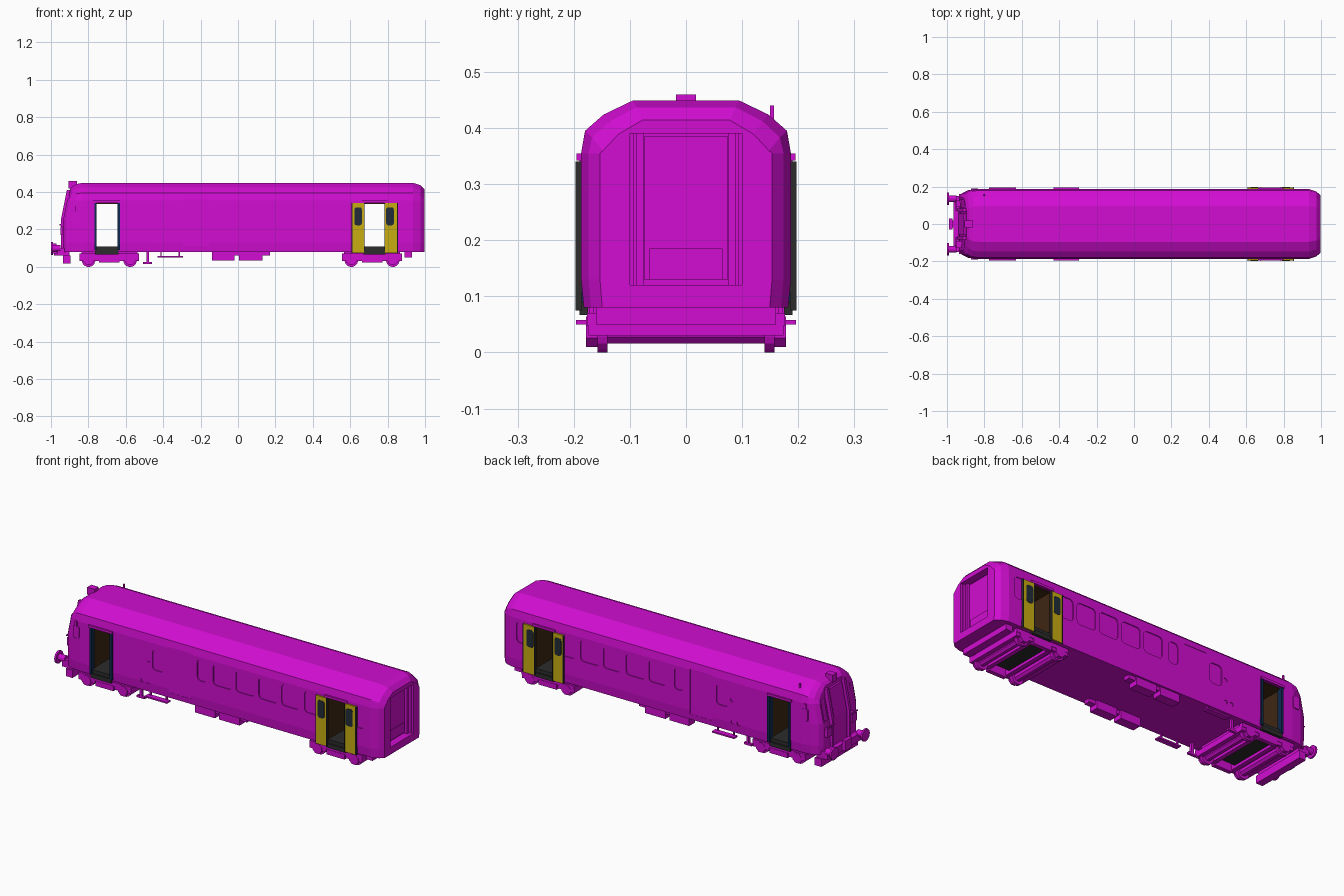
import bpy, bmesh, math
from mathutils import Matrix

default = bpy.data.objects.get("Cube")
if default:
    bpy.data.objects.remove(default, do_unlink=True)


def material(name, red, green, blue):
    mat = bpy.data.materials.new(name)
    mat.use_nodes = True
    color = (red, green, blue, 1)
    mat.diffuse_color = color
    shader = next(n for n in mat.node_tree.nodes if n.type == 'BSDF_PRINCIPLED')
    shader.inputs["Base Color"].default_value = color
    shader.inputs["Roughness"].default_value = .8
    return mat


magenta = material("magenta paint", .64, .004, .64)
yellow = material("yellow door paint", .58, .42, .006)
navy = material("navy door paint", .004, .022, .08)
glass = material("dark glass", .015, .025, .04)
brown = material("brown lining", .05, .02, .006)
black = material("dark grey floor", .025, .025, .025)


def finish(name, bm, mat):
    bmesh.ops.recalc_face_normals(bm, faces=bm.faces)
    mesh = bpy.data.meshes.new(name)
    bm.to_mesh(mesh)
    bm.free()
    mesh.materials.append(mat)
    obj = bpy.data.objects.new(name, mesh)
    bpy.context.collection.objects.link(obj)
    return obj


def rake(z):
    """Backward lean of the cab end above the waist."""
    return .2 * max(0, z - .25)


def add_box(bm, x, y, z, raked=False):
    verts = bmesh.ops.create_cube(bm, size=1)["verts"]
    for v in verts:
        v.co = [lo if c < 0 else hi for c, (lo, hi) in zip(v.co, (x, y, z))]
        if raked:
            v.co.x += rake(v.co.z)


def boxes(name, mat, items, mirror=True, raked=False):
    bm = bmesh.new()
    for x, y, z in items:
        add_box(bm, x, y, z, raked)
        if mirror:
            add_box(bm, x, (-y[1], -y[0]), z, raked)
    return finish(name, bm, mat)


def add_panel(bm, x, z, y, radius):
    """Rounded rectangle in the side plane, extruded through y, on both sides."""
    outline = []
    for quarter in range(4):
        cx = x[1] - radius if quarter in (0, 3) else x[0] + radius
        cz = z[1] - radius if quarter < 2 else z[0] + radius
        for step in range(4):
            a = math.pi / 2 * (quarter + step / 3)
            outline.append((cx + radius * math.cos(a), cz + radius * math.sin(a)))
    for side in (-1, 1):
        face = bm.faces.new([bm.verts.new((px, side * y[0], pz)) for px, pz in outline])
        out = bmesh.ops.extrude_face_region(bm, geom=[face])["geom"]
        for v in out:
            if isinstance(v, bmesh.types.BMVert):
                v.co.y = side * y[1]


def panels(name, mat, items, y, radius):
    bm = bmesh.new()
    for x, z in items:
        add_panel(bm, x, z, y, radius)
    return finish(name, bm, mat)


def add_cylinder(bm, x, z, y, radius, sides):
    turn = Matrix.Translation((x, (y[0] + y[1]) / 2, z)) @ Matrix.Rotation(math.pi / 2, 4, 'X')
    turn = turn @ Matrix.Rotation(math.pi / sides, 4, 'Z')
    bmesh.ops.create_cone(bm, cap_ends=True, segments=sides, radius1=radius,
                          radius2=radius, depth=y[1] - y[0], matrix=turn)


# Body shell: one cross-section lofted along the length
half = [(.182, .08), (.187, .13), (.187, .25), (.187, .355), (.18, .395),
        (.147, .424), (.095, .444)]
section = half + [(-y, z) for y, z in reversed(half)]
# station: x, width factor, roof drop, how much of the cab lean applies
stations = [(-.935, .76, .03, 1), (-.92, .88, .016, 1), (-.885, .97, .005, .7),
            (-.83, 1, 0, 0), (.935, 1, 0, 0), (.975, .93, .012, 0), (.997, .82, .035, 0)]
bm = bmesh.new()
rings = []
for x, width, drop, lean in stations:
    rings.append([bm.verts.new((x + lean * rake(z), y * width,
                                z - (drop if z > .36 else 0) + .005 * (z > .43)))
                  for y, z in section])
count = len(section)
for a, b in zip(rings, rings[1:]):
    for i in range(count):
        j = (i + 1) % count
        bm.faces.new((a[i], a[j], b[j], b[i]))
bm.faces.new(rings[0])
bm.faces.new(rings[-1])
body = finish("body", bm, magenta)

# Cutters: doorways, shallow side windows and end recesses
doorways = [(-.765, -.64), (.672, .788)]
bm = bmesh.new()
for door in doorways:
    add_box(bm, door, (-.3, .3), (.09, .34))
side_z = (.225, .342)
starts = [-.02, .118, .257, .396, .535]
windows = [((s, s + .115), side_z) for s in starts]
windows += [((-.117, -.06), side_z), ((.8, .9), side_z), ((-.39, -.315), (.21, .32))]
for x, z in windows:
    add_panel(bm, x, z, (.182, .25), .02)
add_panel(bm, (-.293, -.155), (.11, .36), (.184, .25), .003)
for x, z in [(-.412, .255), (-.45, .135), (-.415, .135)]:
    add_panel(bm, (x - .009, x + .009), (z - .009, z + .009), (.183, .25), .003)
for side in (-1, 1):
    inner, outer = sorted((side * .09, side * .128))
    add_box(bm, (-.97, -.925), (inner, outer), (.25, .365), True)
add_box(bm, (.955, 1.1), (-.1, .1), (.12, .39))
cutter = finish("opening_cutter", bm, magenta)
cutter.hide_render = True
boolean = body.modifiers.new("openings", 'BOOLEAN')
boolean.operation = 'DIFFERENCE'
boolean.solver = 'EXACT'
boolean.object = cutter
bpy.context.view_layer.update()
cut_mesh = bpy.data.meshes.new_from_object(
    body.evaluated_get(bpy.context.evaluated_depsgraph_get()))
body.modifiers.clear()
body.data = cut_mesh
bpy.data.objects.remove(cutter, do_unlink=True)

# Vestibules behind the doorways
for label, (x0, x1) in zip(("cab", "rear"), doorways):
    boxes(label + "_vestibule_lining", brown,
          [((x0, x0 + .004), (-.18, .18), (.1, .338)),
           ((x1 - .004, x1), (-.18, .18), (.1, .338)),
           ((x0, x1), (-.18, .18), (.335, .34))], mirror=False)
    boxes(label + "_vestibule_floor", black,
          [((x0, x1), (-.184, .184), (.085, .11))], mirror=False)
    boxes(label + "_door_sill", black, [((x0, x1), (.175, .19), (.067, .09))])
    boxes(label + "_door_header", magenta,
          [((x0 - .01, x1 + .01), (.18, .195), (.342, .355))])

# Sliding doors: narrow navy edges at the cab, yellow leaves at the rear
boxes("cab_door_edges", navy, [((-.768, -.756), (.165, .194), (.09, .34)),
                               ((-.645, -.63), (.165, .194), (.09, .34))])
leaves = [(.61, .675), (.785, .853)]
boxes("rear_door_leaves", yellow, [(x, (.186, .195), (.075, .34)) for x in leaves])
boxes("rear_door_edges", black,
      [((x - .002, x + .002), (.185, .197), (.075, .34)) for leaf in leaves for x in leaf])
panels("rear_door_windows", glass,
       [((.622, .662), (.222, .318)), ((.792, .833), (.222, .318))], (.19, .1965), .012)

# Cab-side marker lamp
panels("side_lamp", magenta, [((-.872, -.835), (.26, .325)), ((-.862, -.848), (.32, .355))],
       (.17, .19), .006)

# Cab end: gangway door, ribs, lamps, handrails and bumper
boxes("cab_door_upper", magenta, [((-.94, -.9), (-.055, .055), (.25, .4))], False, True)
boxes("cab_door_lower", magenta, [((-.94, -.9), (-.055, .055), (.1, .25))], False)
boxes("cab_ribs_upper", magenta, [((-.947, -.9), (.066, .082), (.25, .41))], True, True)
boxes("cab_ribs_lower", magenta, [((-.947, -.9), (.066, .082), (.09, .25))])
boxes("cab_lamps", magenta, [((-.95, -.92), (.09, .128), (.17, .215))])
boxes("cab_rails", magenta, [((-.955, -.948), (.07, .13), (.222, .228)),
                             ((-.952, -.93), (.07, .075), (.222, .228))])
boxes("bumper_beam", magenta, [((-.965, -.9), (-.15, .15), (.06, .1)),
                               ((-.935, -.895), (-.16, .16), (.018, .06))], False)
bm = bmesh.new()
for side in (-1, 1):
    for x, depth, radius in [(-.97, .04, .018), (-.995, .01, .034)]:
        place = Matrix.Translation((x, side * .135, .098)) @ Matrix.Rotation(math.pi / 2, 4, 'Y')
        bmesh.ops.create_cone(bm, cap_ends=True, segments=12, radius1=radius,
                              radius2=radius, depth=depth, matrix=place)
finish("buffers", bm, magenta)
boxes("coupler", magenta, [((-.985, -.93), (-.018, .018), (.06, .1)),
                           ((-.99, -.97), (-.03, .03), (.07, .125))], False)

# Roof fittings
boxes("roof_lamp", magenta, [((-.905, -.86), (-.018, .018), (.42, .46))], False)
boxes("antenna", magenta, [((-.805, -.797), (.15, .157), (.41, .44))], False)

# Rear gangway: nested frame, door and step inside the recess
boxes("gangway_frame", magenta, [((.95, .975), (.076, .088), (.12, .39)),
                                 ((.94, .985), (.094, .104), (.09, .41))])
boxes("gangway_door", magenta, [((.95, .961), (-.075, .075), (.13, .385)),
                                ((.95, .966), (-.065, .065), (.13, .185)),
                                ((.93, .985), (-.1, .1), (.085, .12))], False)
boxes("rear_beam", magenta, [((.89, .93), (-.16, .16), (.05, .085))], False)

# Underfloor equipment and hanging steps
boxes("equipment_boxes", magenta, [((-.14, -.02), (.12, .172), (.035, .082)),
                                   ((.005, .13), (.12, .172), (.035, .082)),
                                   ((-.02, .17), (.13, .165), (.06, .082))])
boxes("hanging_steps", magenta, [((-.43, -.295), (.165, .196), (.05, .058)),
                                 ((-.415, -.408), (.165, .175), (.055, .085)),
                                 ((-.317, -.31), (.165, .175), (.055, .085))])
boxes("rail_guards", magenta, [((-.49, -.476), (.14, .155), (.02, .085)),
                               ((-.508, -.46), (.14, .155), (.015, .026))])

# Bogies
for label, centre in (("cab", -.688), ("rear", .717)):
    bm = bmesh.new()
    for axle in (centre - .111, centre + .111):
        add_cylinder(bm, axle, .036, (-.14, .14), .022, 8)
        for side in (-1, 1):
            inner, outer = sorted((side * .14, side * .158))
            add_cylinder(bm, axle, .036, (inner, outer), .0366, 16)
            inner, outer = sorted((side * .155, side * .178))
            add_cylinder(bm, axle, .037, (inner, outer), .029, 8)
    finish(label + "_wheelsets", bm, magenta)
    reach = (centre - .16, centre + .16)
    boxes(label + "_bogie_sides", magenta,
          [(reach, (.155, .176), (.048, .07)),
           ((centre - .055, centre + .055), (.155, .178), (.022, .05)),
           ((centre - .16, centre - .06), (.16, .174), (.03, .05)),
           ((centre + .06, centre + .16), (.16, .174), (.03, .05))])
    boxes(label + "_bogie_beams", magenta,
          [((x - .012, x + .012), (-.17, .17), (.03, .06))
           for x in (reach[0] + .012, centre - .06, centre + .06, reach[1] - .012)], False)
    boxes(label + "_bogie_deck", black,
          [((centre - .06, centre + .06), (-.13, .13), (.045, .06))], False)
    boxes(label + "_bogie_bolster", magenta,
          [((centre - .15, centre + .15), (-.14, .14), (.06, .085))], False)
